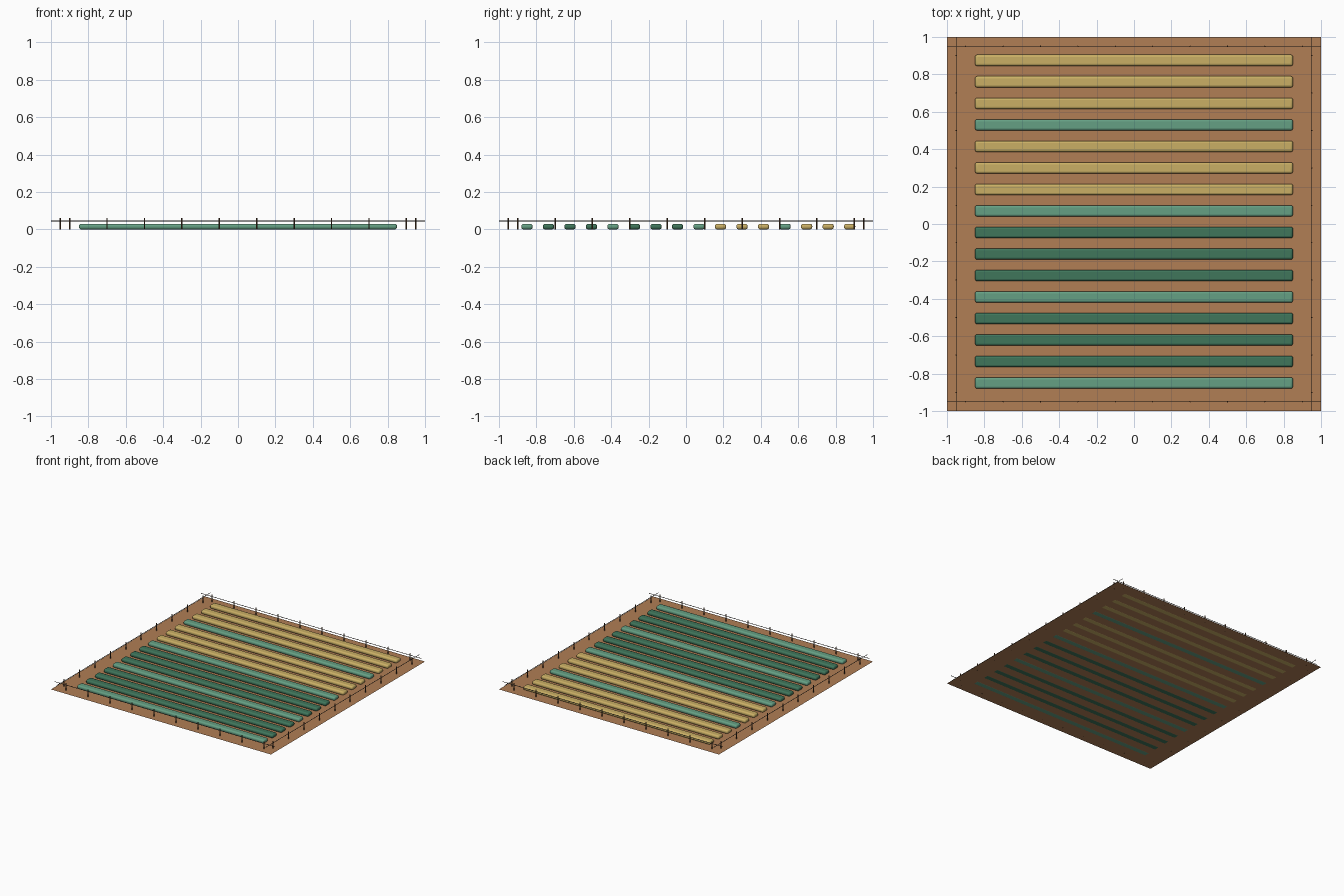
import bpy, math

if "Cube" in bpy.data.objects:
    bpy.data.objects.remove(bpy.data.objects["Cube"])


def material(name, rgb):
    m = bpy.data.materials.new(name)
    m.diffuse_color = (*rgb, 1)
    m.use_nodes = True
    m.node_tree.nodes["Principled BSDF"].inputs["Base Color"].default_value = m.diffuse_color
    return m


SOIL = material("brown soil", (0.44, 0.21, 0.09))
LIGHT = material("light green", (0.13, 0.35, 0.23))
DARK = material("dark green", (0.05, 0.18, 0.105))
STRAW = material("straw yellow", (0.59, 0.43, 0.13))
WOOD = material("dark wood", (0.10, 0.05, 0.025))
WIRE = material("wire grey", (0.05, 0.045, 0.04))


def finish(name, mat):
    ob = bpy.context.object
    ob.name = name
    ob.data.materials.append(mat)
    return ob


def rod(name, loc, radius, length, mat, rot=(0, 0, 0), sides=6):
    bpy.ops.mesh.primitive_cylinder_add(vertices=sides, radius=radius, depth=length,
                                        location=loc, rotation=rot)
    bpy.ops.object.shade_smooth_by_angle(angle=math.radians(61))
    return finish(name, mat)


# Field: a flat sheet, a hair above the undersides of the rows
bpy.ops.mesh.primitive_plane_add(size=2, location=(0, 0, 0.0005))
finish("soil_field", SOIL)

# Crop rows: every fourth is light green, the rest dark green then yellow
for i in range(16):
    bpy.ops.mesh.primitive_cube_add(size=1, location=(0, -0.85 + 0.115 * i, 0.015))
    bpy.context.object.scale = (1.7, 0.06, 0.03)
    bpy.ops.object.transform_apply(location=False, rotation=False, scale=True)
    mat = LIGHT if i % 4 == 0 else DARK if i < 8 else STRAW
    row = finish(f"crop_row_{i + 1}", mat)
    bevel = row.modifiers.new("rounded", 'BEVEL')
    bevel.width = 0.012
    bevel.segments = 3
    bpy.ops.object.shade_smooth_by_angle(angle=math.radians(35))

# Fence: posts along all four sides, one wire per side
EDGE = 0.95
for s, side in ((-1, "a"), (1, "b")):
    for k in range(10):
        t = -0.9 + 0.2 * k
        rod(f"fence_post_x_{side}{k + 1}", (t, s * EDGE, 0.03), 0.004, 0.06, WOOD)
        rod(f"fence_post_y_{side}{k + 1}", (s * EDGE, t, 0.03), 0.004, 0.06, WOOD)
    rod(f"fence_wire_x_{side}", (0, s * EDGE, 0.045), 0.002, 2, WIRE, (0, math.pi / 2, 0))
    rod(f"fence_wire_y_{side}", (s * EDGE, 0, 0.045), 0.002, 2, WIRE, (math.pi / 2, 0, 0))
